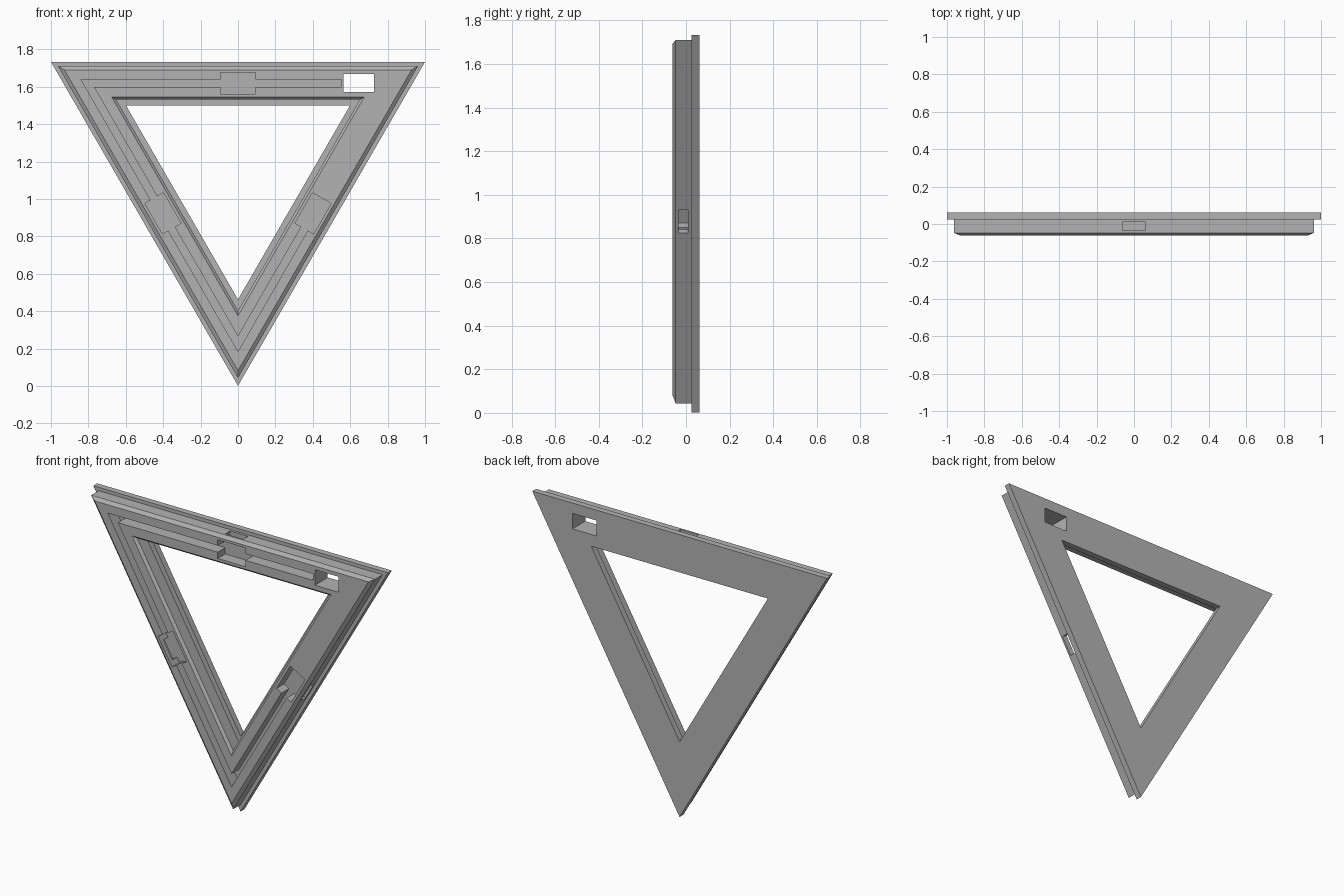
import bpy
import bmesh
from math import sin, cos, radians, sqrt
from mathutils import Vector

if "Cube" in bpy.data.objects:
    bpy.data.objects.remove(bpy.data.objects["Cube"], do_unlink=True)

CENTRE = 2 / sqrt(3)          # height of the triangle's centre
FRONT, BACK = -0.0625, 0.0625
FLOOR = 0.01                  # depth reached by groove and pockets
SIDES = (90, -30, 210)        # directions the three bars face

grey = bpy.data.materials.new("plain_grey")
grey.use_nodes = True
colour = (0.45, 0.45, 0.45, 1)
grey.diffuse_color = colour
grey.node_tree.nodes["Principled BSDF"].inputs["Base Color"].default_value = colour


def on_bar(angle, r, t):
    """Point at distance r from the centre and t along a bar, as (x, z)."""
    a = radians(angle)
    return (r * cos(a) + t * sin(a), CENTRE + r * sin(a) - t * cos(a))


def corner(angle, r):
    """Triangle corner for a triangle of inradius r."""
    return on_bar(angle, 2 * r, 0)


def make_object(name, bm):
    bmesh.ops.recalc_face_normals(bm, faces=bm.faces)
    mesh = bpy.data.meshes.new(name)
    bm.to_mesh(mesh)
    bm.free()
    mesh.materials.append(grey)
    obj = bpy.data.objects.new(name, mesh)
    bpy.context.collection.objects.link(obj)
    return obj


def triangle_ring(name, profile):
    """Sweep a closed (inradius, y) profile round the triangle."""
    bm = bmesh.new()
    loops = []
    for angle in (30, 150, 270):
        loop = []
        for r, y in profile:
            x, z = corner(angle, r)
            loop.append(bm.verts.new((x, y, z)))
        loops.append(loop)
    n = len(profile)
    for i in range(3):
        a, b = loops[i], loops[(i + 1) % 3]
        for j in range(n):
            k = (j + 1) % n
            bm.faces.new((a[j], a[k], b[k], b[j]))
    return make_object(name, bm)


def prism(name, outline, y0, y1):
    """Extrude an (x, z) outline from y0 to y1."""
    bm = bmesh.new()
    face = bm.faces.new([bm.verts.new((x, y0, z)) for x, z in outline])
    ext = bmesh.ops.extrude_face_region(bm, geom=[face])
    verts = [v for v in ext["geom"] if isinstance(v, bmesh.types.BMVert)]
    bmesh.ops.translate(bm, verts=verts, vec=Vector((0, y1 - y0, 0)))
    return make_object(name, bm)


def bar_block(name, angle, r0, r1, half, y0, y1):
    pts = [(r0, -half), (r1, -half), (r1, half), (r0, half)]
    return prism(name, [on_bar(angle, r, t) for r, t in pts], y0, y1)


# Frame: wide back flange and narrower body with chamfered front edges
frame = triangle_ring("triangle_frame", [
    (0.577, BACK), (0.577, 0.025), (0.556, 0.025), (0.556, -0.047),
    (0.536, FRONT), (0.39, FRONT), (0.376, -0.047), (0.376, 0.025),
    (0.346, 0.025), (0.346, BACK)])

# Groove running from the right pocket round to the window
def groove_edge(r):
    return [on_bar(-30, r, 0), corner(270, r), corner(150, r),
            (0.553, CENTRE + r)]

cutters = [prism("groove_cutter", groove_edge(0.485) + groove_edge(0.445)[::-1],
                 FRONT - 0.05, FLOOR)]

# Pocket at the middle of each bar, with a slot through the outer wall
for angle in SIDES:
    cutters.append(bar_block("pocket_cutter", angle, 0.406, 0.521, 0.094,
                             FRONT - 0.05, FLOOR))
    cutters.append(bar_block("slot_cutter", angle, 0.5, 0.65, 0.061,
                             -0.035, FLOOR))

# Rectangular window right through the upper bar
cutters.append(prism("window_cutter",
                     [(0.565, 1.573), (0.727, 1.573), (0.727, 1.668), (0.565, 1.668)],
                     FRONT - 0.1, BACK + 0.1))

# Apply the cuts and discard the cutters
bpy.context.view_layer.objects.active = frame
for cutter in cutters:
    cutter.hide_render = True
    mod = frame.modifiers.new("cut", "BOOLEAN")
    mod.operation = "DIFFERENCE"
    mod.solver = "EXACT"
    mod.object = cutter
    bpy.ops.object.modifier_apply(modifier=mod.name)
    bpy.data.objects.remove(cutter, do_unlink=True)
